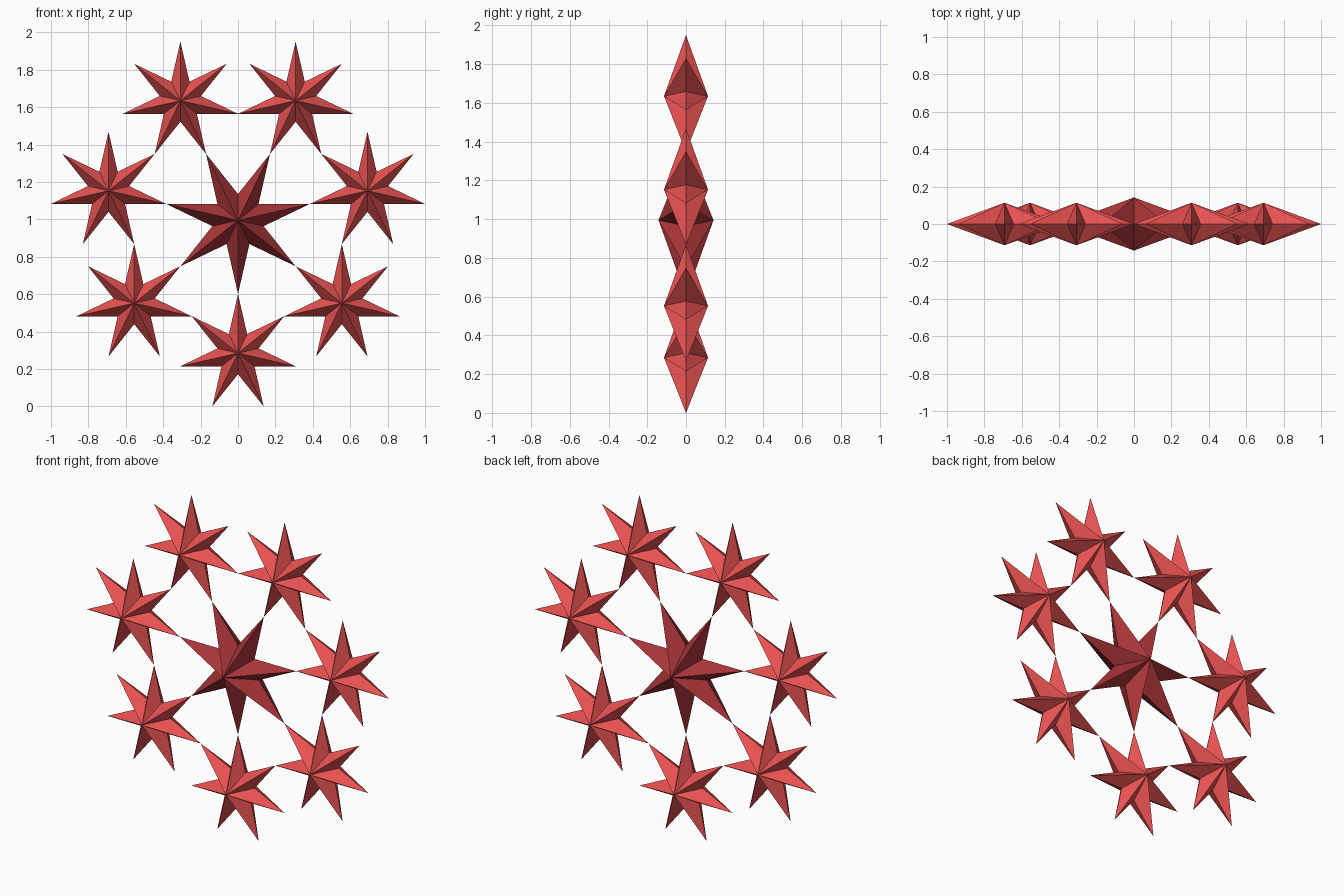
import bpy, bmesh
from math import sin, cos, pi

if "Cube" in bpy.data.objects:
    bpy.data.objects.remove(bpy.data.objects["Cube"])

N = 7
RING = 0.71                                    # distance of outer stars from the middle
R_OUT = RING * sin(pi / N) / cos(pi / 14)      # neighbouring tips touch
R_MID = RING - R_OUT                           # middle star touches the ring stars
CZ = RING + R_OUT * cos(pi / N)                # lowest tips rest on z = 0
INNER = cos(3 * pi / N) / cos(2 * pi / N)      # notch ratio of a {7/3} star
DEPTH = 0.36                                   # half thickness relative to radius


def material(name, color):
    m = bpy.data.materials.new(name)
    m.diffuse_color = color
    m.use_nodes = True
    m.node_tree.nodes["Principled BSDF"].inputs["Base Color"].default_value = m.diffuse_color
    return m


def star(name, x, z, radius, start, mat):
    """Faceted double-sided star in the XZ plane."""
    bm = bmesh.new()
    rim = []
    for i in range(2 * N):
        r = radius * (INNER if i % 2 else 1)
        a = start + i * pi / N
        rim.append(bm.verts.new((r * cos(a), 0, r * sin(a))))
    for y in (-radius * DEPTH, radius * DEPTH):
        apex = bm.verts.new((0, y, 0))
        for i in range(2 * N):
            bm.faces.new((apex, rim[i], rim[(i + 1) % (2 * N)]))
    bmesh.ops.recalc_face_normals(bm, faces=bm.faces)
    me = bpy.data.meshes.new(name)
    bm.to_mesh(me)
    bm.free()
    me.materials.append(mat)
    ob = bpy.data.objects.new(name, me)
    ob.location = (x, 0, z)
    bpy.context.collection.objects.link(ob)


light_red = material("light_red", (0.82, 0.085, 0.085, 1))
dark_red = material("dark_red", (0.40, 0.035, 0.04, 1))

# Middle star points down
star("middle_star", 0, CZ, R_MID, -pi / 2, dark_red)

# Ring of upright stars, one at each tip of the middle star
for k in range(N):
    a = -pi / 2 + 2 * pi * k / N
    star(f"ring_star_{k + 1}", RING * cos(a), CZ + RING * sin(a), R_OUT, pi / 2, light_red)
